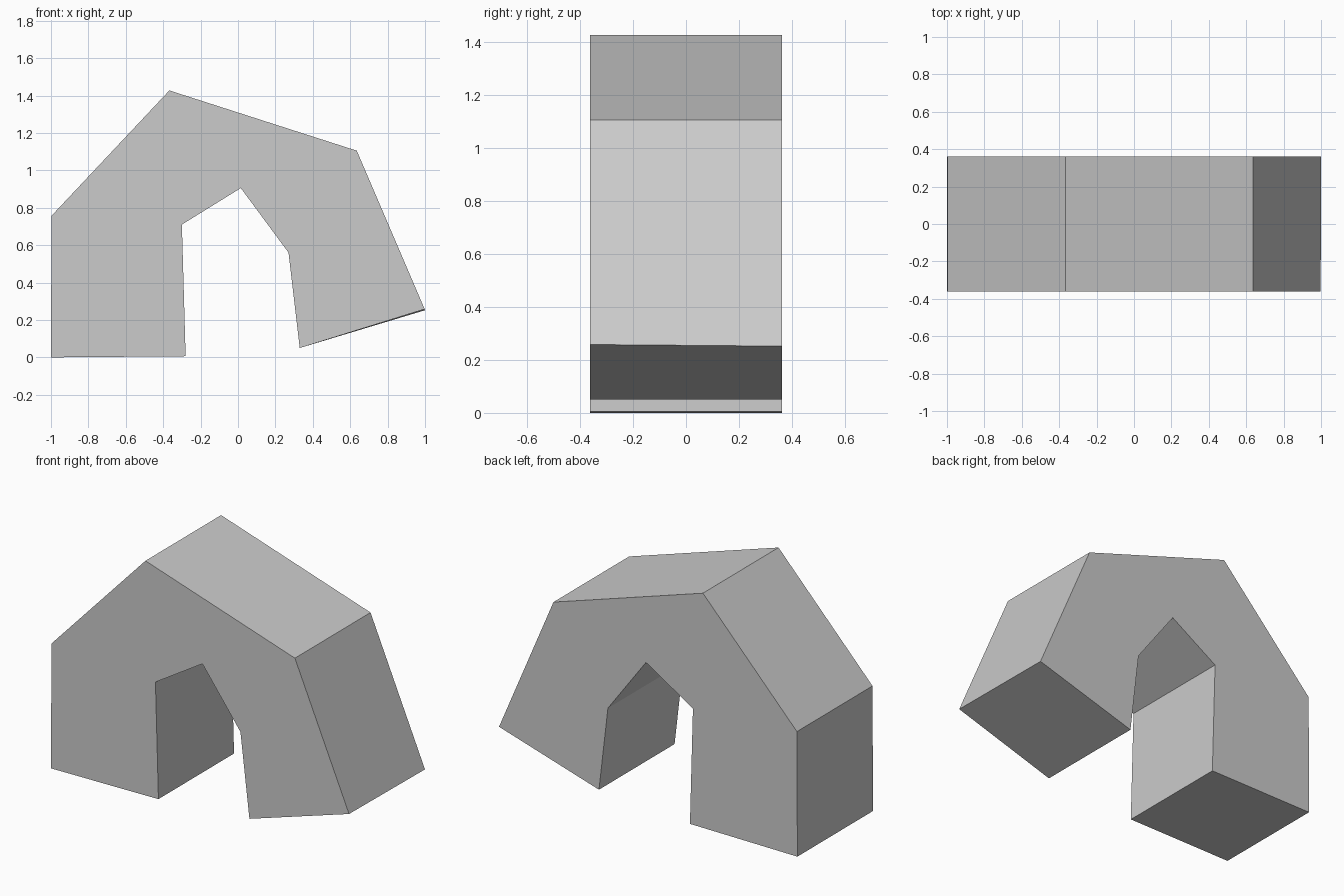
import bpy
import bmesh
from mathutils import Vector

if "Cube" in bpy.data.objects:
    bpy.data.objects.remove(bpy.data.objects["Cube"], do_unlink=True)

# Plain grey material
grey = bpy.data.materials.new("plain_grey")
grey.use_nodes = True
color = (0.6, 0.6, 0.6, 1)
grey.diffuse_color = color
grey.node_tree.nodes["Principled BSDF"].inputs["Base Color"].default_value = color

# Arch outline in x and z: outer side from left foot over the crown, then inner side back
HALF_DEPTH = 0.362
outer = [(-1, 0), (-0.997, 0.757), (-0.367, 1.427), (0.635, 1.105), (0.998, 0.258)]
inner = [(0.33, 0.05), (0.27, 0.56), (0.015, 0.905), (-0.3, 0.71), (-0.28, 0.006)]

# Extrude the outline from front to back
bm = bmesh.new()
front = bm.faces.new([bm.verts.new((x, -HALF_DEPTH, z)) for x, z in outer + inner])
ext = bmesh.ops.extrude_face_region(bm, geom=[front])
back = [g for g in ext["geom"] if isinstance(g, bmesh.types.BMVert)]
bmesh.ops.translate(bm, verts=back, vec=Vector((0, 2 * HALF_DEPTH, 0)))

# The raised foot tip sits a touch lower and further out at the back
tip = max(back, key=lambda v: v.co.x)
tip.co += Vector((0.002, 0, -0.006))

# Close the front if the extrusion removed it
if not any(all(v.co.y < 0 for v in f.verts) for f in bm.faces):
    bmesh.ops.holes_fill(bm, edges=[e for e in bm.edges if e.is_boundary])
bmesh.ops.recalc_face_normals(bm, faces=bm.faces)

mesh = bpy.data.meshes.new("arch_block")
bm.to_mesh(mesh)
bm.free()
mesh.materials.append(grey)
arch = bpy.data.objects.new("arch_block", mesh)
bpy.context.collection.objects.link(arch)
